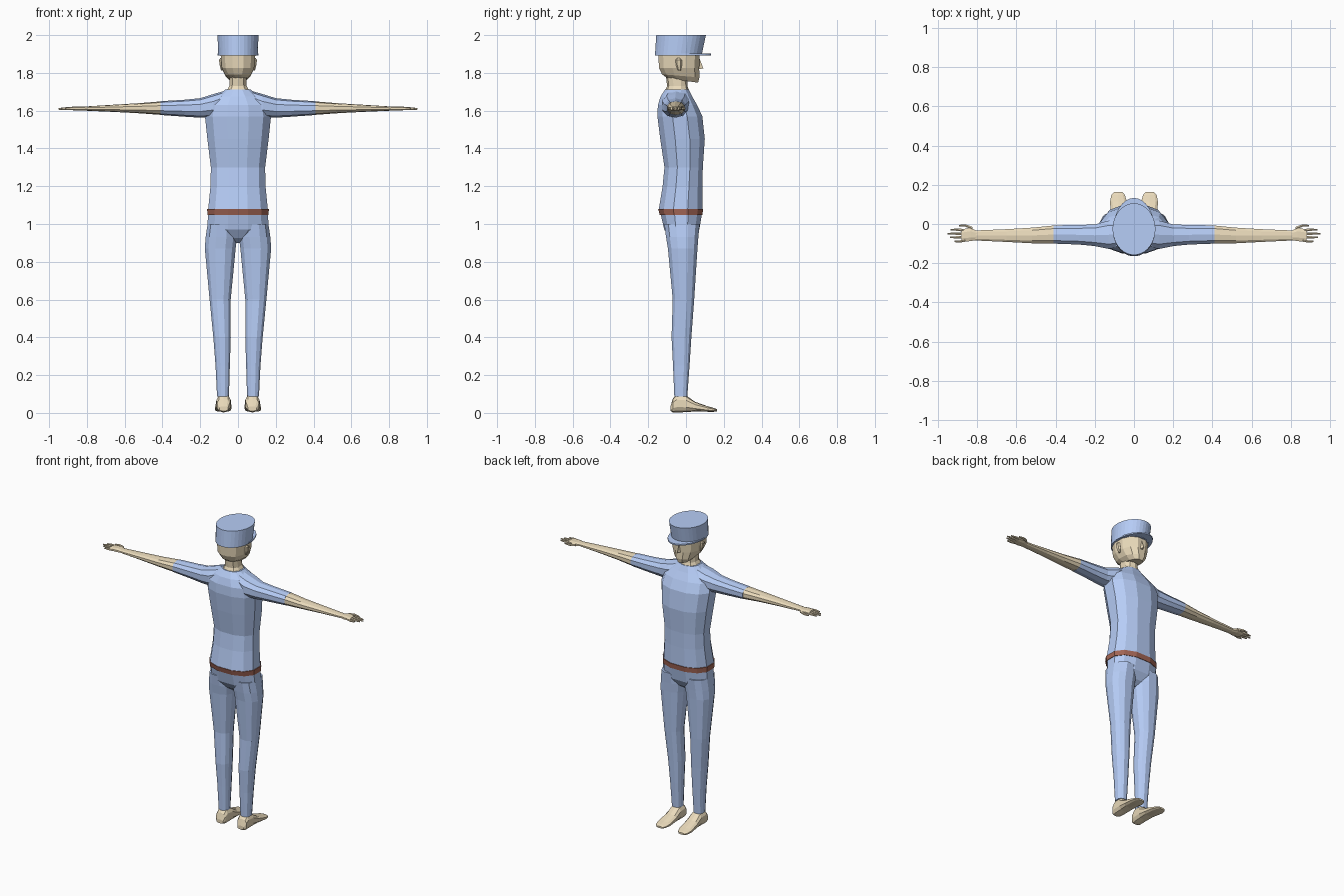
import bpy, math
from mathutils import Vector


def material(name, rgb):
    m = bpy.data.materials.new(name)
    m.diffuse_color = (*rgb, 1)
    return m


BLUE = material("blue_cloth", (0.47, 0.61, 0.93))
SKIN = material("skin", (0.83, 0.71, 0.50))
BROWN = material("belt_leather", (0.36, 0.13, 0.09))


def mesh_object(name, verts, faces, mat):
    me = bpy.data.meshes.new(name)
    me.from_pydata(verts, [], faces)
    ob = bpy.data.objects.new(name, me)
    bpy.context.collection.objects.link(ob)
    me.materials.append(mat)
    # consistent outward normals
    import bmesh
    bm = bmesh.new()
    bm.from_mesh(me)
    bmesh.ops.recalc_face_normals(bm, faces=bm.faces)
    bm.to_mesh(me)
    bm.free()
    return ob


def loft(name, rings, mat, axis="z", n=12, power=0.85, mirror=False):
    """Skin rings of (position, u_min, u_max, v_min, v_max) along an axis.
    (u, v) is (x, y) for z, (y, z) for x and (x, z) for y."""
    verts, faces = [], []
    for p, u0, u1, v0, v1 in rings:
        for i in range(n):
            a = 2 * math.pi * (i + 0.5) / n
            c, s = math.cos(a), math.sin(a)
            u = (u0 + u1) / 2 + (u1 - u0) / 2 * math.copysign(abs(c) ** power, c)
            v = (v0 + v1) / 2 + (v1 - v0) / 2 * math.copysign(abs(s) ** power, s)
            verts.append({"z": (u, v, p), "x": (p, u, v), "y": (u, p, v)}[axis])
    for r in range(len(rings) - 1):
        for i in range(n):
            j = (i + 1) % n
            faces.append((r * n + i, r * n + j, r * n + n + j, r * n + n + i))
    faces += [tuple(range(n)), tuple(range(len(verts) - n, len(verts)))]
    ob = mesh_object(name, verts, faces, mat)
    if mirror:
        twin(ob)
    return ob


def twin(ob):
    verts = [(-v.co.x, v.co.y, v.co.z) for v in ob.data.vertices]
    faces = [tuple(f.vertices) for f in ob.data.polygons]
    mesh_object(ob.name + "_left", verts, faces, ob.data.materials[0])


def sym(z, w, y0, y1):
    return (z, -w, w, y0, y1)


# shirt body
loft("shirt", [sym(1.075, .163, -.148, .09), sym(1.2, .15, -.127, .09),
               sym(1.3, .148, -.117, .092), sym(1.45, .167, -.14, .103),
               sym(1.57, .18, -.155, .09), sym(1.63, .17, -.152, .062),
               sym(1.675, .12, -.137, .035), sym(1.712, .068, -.112, .016)], BLUE)

# belt
loft("belt", [sym(1.047, .167, -.142, .09), sym(1.08, .168, -.151, .094)], BROWN)

# trousers: hips and two legs
loft("trouser_hips", [sym(1.055, .163, -.138, .088), sym(.97, .168, -.118, .073),
                      sym(.925, .08, -.085, .045), sym(.90, .015, -.05, .01)], BLUE)
loft("trouser_leg", [(1.0, .01, .163, -.118, .075), (.93, .003, .174, -.108, .068),
                     (.87, .01, .178, -.098, .063), (.6, .037, .152, -.072, .045),
                     (.4, .037, .132, -.078, .03), (.25, .042, .12, -.07, .02),
                     (.088, .047, .112, -.063, .008)], BLUE, mirror=True)

# feet
loft("foot", [(-.082, .052, .1, .01, .035), (-.07, .043, .112, .003, .075),
              (-.05, .038, .115, .002, .098), (.0, .036, .116, .004, .092),
              (.05, .034, .12, .008, .058), (.115, .035, .124, .006, .035),
              (.148, .045, .117, .006, .026), (.163, .058, .102, .008, .02)],
     SKIN, "y", n=10, power=.75, mirror=True)

# sleeves, forearms and hands
loft("sleeve", [(.07, -.12, .02, 1.60, 1.705), (.13, -.13, .02, 1.565, 1.688),
                (.2, -.115, .0, 1.563, 1.666), (.28, -.107, -.003, 1.568, 1.658),
                (.41, -.102, -.005, 1.577, 1.65)], BLUE, "x", n=10, mirror=True)
loft("forearm", [(.41, -.101, -.006, 1.578, 1.649), (.52, -.1, -.017, 1.586, 1.64),
                 (.65, -.093, -.025, 1.593, 1.632), (.81, -.085, -.032, 1.6, 1.622)],
     SKIN, "x", n=10, mirror=True)
loft("palm", [(.80, -.083, -.034, 1.6, 1.622), (.835, -.09, -.016, 1.599, 1.624),
              (.88, -.092, -.026, 1.602, 1.622)], SKIN, "x", n=8, mirror=True)
for name, yc, x0, x1, dy in [("little_finger", -.083, .86, .915, -.006),
                             ("ring_finger", -.066, .86, .938, -.002),
                             ("middle_finger", -.049, .86, .95, .0),
                             ("index_finger", -.033, .86, .936, .004),
                             ("thumb", -.022, .825, .892, .014)]:
    loft(name, [(x0, yc - .008, yc + .008, 1.603, 1.62),
                ((x0 + x1) / 2, yc + dy - .007, yc + dy + .007, 1.603, 1.619),
                (x1, yc + dy - .004, yc + dy + .004, 1.605, 1.614)],
         SKIN, "x", n=6, mirror=True)

# neck
loft("neck", [sym(1.69, .072, -.118, .02), sym(1.73, .048, -.1, .008),
              sym(1.80, .046, -.108, .005)], SKIN, n=10)

# head: underside slopes from the nape down to the chin
head = loft("head", [sym(1.757, .042, -.10, .066), sym(1.782, .068, -.13, .074),
                     sym(1.825, .088, -.146, .073), sym(1.90, .095, -.15, .076)], SKIN)
for v in head.data.vertices[:24]:
    v.co.z -= .11 * v.co.y * (1.82 - v.co.z) / .05

# nose
mesh_object("nose", [(-.013, .06, 1.818), (.013, .06, 1.818), (0, .092, 1.824),
                     (0, .072, 1.875)], [(0, 1, 2), (0, 2, 3), (1, 3, 2), (0, 3, 1)], SKIN)

# ears
loft("ear", [(1.812, .08, .09, -.042, -.028), (1.84, .08, .098, -.053, -.022),
             (1.868, .08, .102, -.056, -.022), (1.878, .08, .095, -.048, -.03)],
     SKIN, n=6, mirror=True)

# cap crown
loft("cap", [sym(1.892, .105, -.165, .083), sym(2.0, .109, -.158, .106)],
     BLUE, n=32, power=1)

# cap peak: crescent from side to side round the front
steps = 16
verts, faces = [], []
for i in range(steps + 1):
    a = math.pi * i / steps
    inner = Vector((.1 * math.cos(a), -.04 + .115 * math.sin(a), 0))
    outer = Vector((.108 * math.cos(a), -.04 + .173 * math.sin(a), 0))
    for p, z in ((inner, 1.893), (outer, 1.893), (outer, 1.902), (inner, 1.902)):
        verts.append((p.x, p.y, z))
for i in range(steps):
    for k in range(4):
        m = (k + 1) % 4
        faces.append((i * 4 + k, i * 4 + m, i * 4 + 4 + m, i * 4 + 4 + k))
faces += [(0, 1, 2, 3), tuple(range(steps * 4, steps * 4 + 4))]
mesh_object("cap_peak", verts, faces, BLUE)
